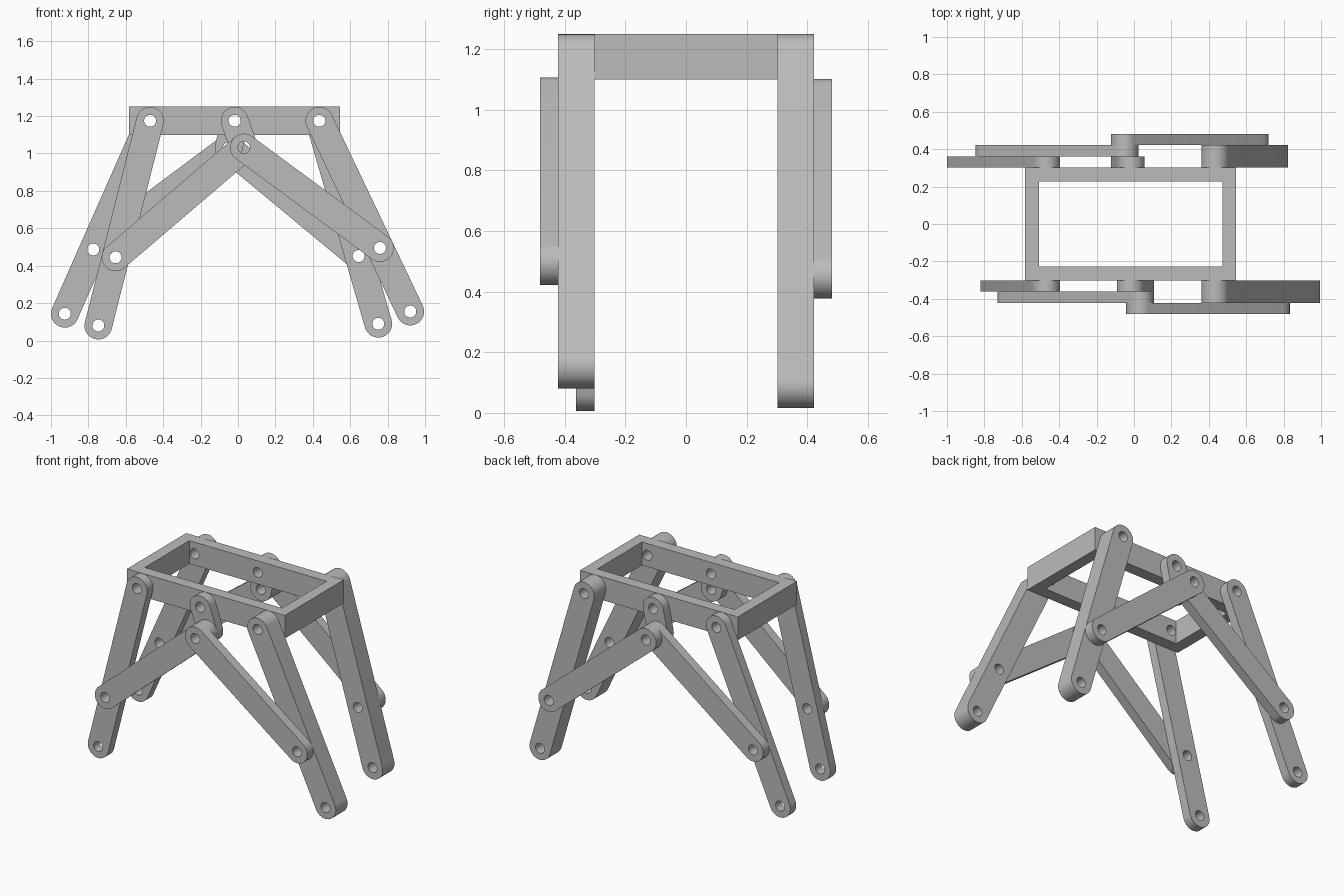
import bpy, bmesh, math
from mathutils import Vector

cube = bpy.data.objects.get("Cube")
if cube:
    bpy.data.objects.remove(cube, do_unlink=True)

R, HOLE = 0.074, 0.032        # bar end radius, bore radius
TOP = 1.175                   # height of the upper pivots
PIVOTS = (-0.47, -0.018, 0.435)

grey = bpy.data.materials.new("plain grey")
grey.use_nodes = True
grey.diffuse_color = (0.5, 0.5, 0.5, 1)
grey.node_tree.nodes["Principled BSDF"].inputs["Base Color"].default_value = (0.5, 0.5, 0.5, 1)


def arc(c, r, a0, a1, n):
    """Points on an arc, both ends included."""
    return [(c[0] + r * math.cos(a0 + (a1 - a0) * i / n),
             c[1] + r * math.sin(a0 + (a1 - a0) * i / n)) for i in range(n + 1)]


def rect(x0, x1, y0, y1):
    return [(x0, y0), (x1, y0), (x1, y1), (x0, y1)]


def plate(name, loops, depth, location, upright=True):
    """Extruded flat shape; the first loop is the outline, the others are openings."""
    curve = bpy.data.curves.new(name, 'CURVE')
    curve.dimensions = '2D'
    curve.fill_mode = 'BOTH'
    curve.extrude = depth / 2
    for pts in loops:
        s = curve.splines.new('POLY')
        s.points.add(len(pts) - 1)
        for p, (x, y) in zip(s.points, pts):
            p.co = (x, y, 0, 1)
        s.use_cyclic_u = True
    ob = bpy.data.objects.new(name, curve)
    bpy.context.collection.objects.link(ob)
    ob.location = location
    if upright:
        ob.rotation_euler.x = math.pi / 2
    bpy.ops.object.select_all(action='DESELECT')
    ob.select_set(True)
    bpy.context.view_layer.objects.active = ob
    bpy.ops.object.convert(target='MESH')
    ob = bpy.context.object
    bm = bmesh.new()
    bm.from_mesh(ob.data)
    bmesh.ops.remove_doubles(bm, verts=bm.verts, dist=1e-5)
    bmesh.ops.recalc_face_normals(bm, faces=bm.faces)
    bm.to_mesh(ob.data)
    bm.free()
    ob.data.materials.clear()
    ob.data.materials.append(grey)
    bpy.ops.object.shade_smooth_by_angle(angle=math.radians(30))
    return ob


def bar(name, a, b, y0, y1, mid=None):
    """Round-ended bar from a to b (x, z) with a bore at each end and optionally between."""
    a, b = Vector(a), Vector(b)
    t = math.atan2(b.y - a.y, b.x - a.x)
    h = math.pi / 2
    outline = arc(b, R, t - h, t + h, 24) + arc(a, R, t + h, t + 3 * h, 24)
    centres = [a, b] + ([a.lerp(b, mid)] if mid else [])
    bores = [arc(c, HOLE, 0, 2 * math.pi, 32)[:-1] for c in centres]
    return plate(name, [outline] + bores, y1 - y0, (0, (y0 + y1) / 2, 0))


# Rectangular body frame, bored through both long rails
frame = plate("body_frame", [rect(-0.582, 0.546, -0.302, 0.302),
                             rect(-0.507, 0.474, -0.227, 0.227)],
              0.15, (0, 0, TOP), upright=False)
for x in PIVOTS:
    bpy.ops.mesh.primitive_cylinder_add(vertices=32, radius=HOLE, depth=1,
                                        location=(x, 0, TOP), rotation=(math.pi / 2, 0, 0))
    cutter = bpy.context.object
    cutter.hide_render = True
    mod = frame.modifiers.new("bore", 'BOOLEAN')
    mod.operation, mod.object, mod.solver = 'DIFFERENCE', cutter, 'EXACT'
    bpy.context.view_layer.objects.active = frame
    bpy.ops.object.modifier_apply(modifier=mod.name)
    bpy.data.objects.remove(cutter, do_unlink=True)

# Legs, crank and links of each side: foot positions, crank pin
SIDES = (("front", -1, (-0.747, 0.08), (0.921, 0.155), (0.032, 1.032)),
         ("back", 1, (-0.926, 0.143), (0.75, 0.09), (-0.05, 1.028)))
Y = (0.302, 0.362, 0.422, 0.482)     # layers outward from the frame
for side, s, foot_r, foot_l, pin in SIDES:
    def layer(i, j):
        return sorted((s * Y[i], s * Y[j]))
    hip_r, hub, hip_l = [(x, TOP) for x in PIVOTS]
    knee_r = Vector(hip_r).lerp(Vector(foot_r), 2 / 3)
    knee_l = Vector(hip_l).lerp(Vector(foot_l), 2 / 3)
    bar(side + "_right_leg", hip_r, foot_r, *layer(0, 1), mid=2 / 3)
    bar(side + "_left_leg", hip_l, foot_l, *layer(0, 2), mid=2 / 3)
    bar(side + "_crank", hub, pin, *layer(0, 1))
    bar(side + "_right_link", pin, knee_r, *layer(1, 2))
    bar(side + "_left_link", pin, knee_l, *layer(2, 3))
